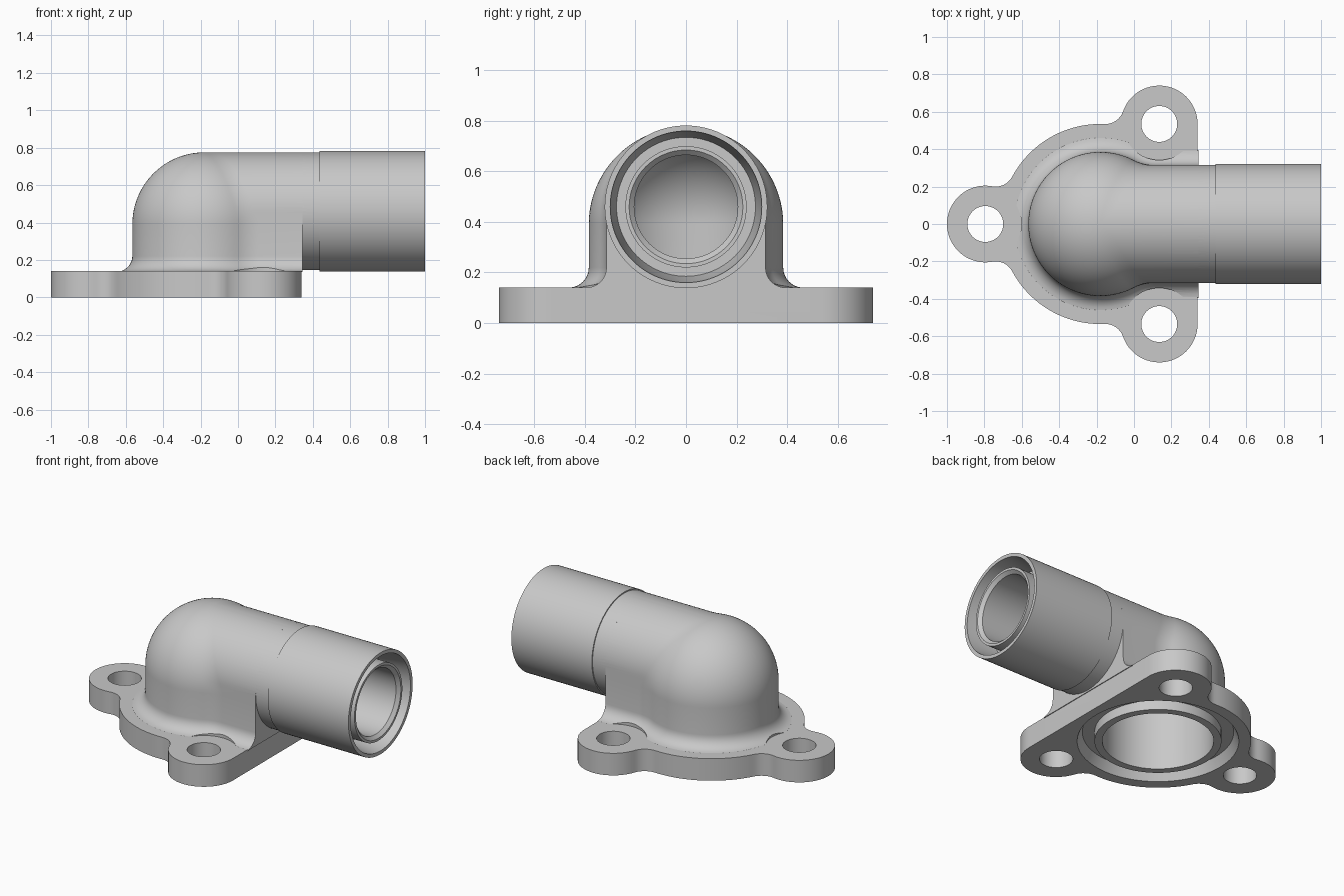
import bpy, bmesh
from math import sin, cos, pi, sqrt, atan2, radians
from mathutils import Vector, Matrix

if "Cube" in bpy.data.objects:
    bpy.data.objects.remove(bpy.data.objects["Cube"])

gray = bpy.data.materials.new("light gray")
gray.diffuse_color = (0.58, 0.58, 0.58, 1)
gray.use_nodes = True
gray.node_tree.nodes["Principled BSDF"].inputs["Base Color"].default_value = gray.diffuse_color

AXIS_X = -0.18          # vertical bore axis
TUBE_Z = 0.46           # horizontal bore axis
TOP = 0.14              # flange thickness
FACE_X = 0.345          # flat side under the tube


def loft(name, rings):
    """Solid through a list of equally sized point rings."""
    bm = bmesh.new()
    vs = [[bm.verts.new(p) for p in ring] for ring in rings]
    n = len(vs[0])
    for a, b in zip(vs, vs[1:]):
        for i in range(n):
            bm.faces.new((a[i], a[(i + 1) % n], b[(i + 1) % n], b[i]))
    bm.faces.new(vs[0])
    bm.faces.new(vs[-1])
    bmesh.ops.recalc_face_normals(bm, faces=bm.faces)
    me = bpy.data.meshes.new(name)
    bm.to_mesh(me)
    bm.free()
    ob = bpy.data.objects.new(name, me)
    me.materials.append(gray)
    bpy.context.collection.objects.link(ob)
    return ob


def turned(name, profile, matrix, n=96, closed=False):
    """Solid of revolution about local z from (radius, height) points."""
    bm = bmesh.new()
    rings = [[bm.verts.new(matrix @ Vector((r * cos(2 * pi * i / n), r * sin(2 * pi * i / n), z)))
              for i in range(n)] for r, z in profile]
    pairs = list(zip(rings, rings[1:]))
    if closed:
        pairs.append((rings[-1], rings[0]))
    for a, b in pairs:
        for i in range(n):
            bm.faces.new((a[i], a[(i + 1) % n], b[(i + 1) % n], b[i]))
    if not closed:
        bm.faces.new(rings[0])
        bm.faces.new(rings[-1])
    bmesh.ops.recalc_face_normals(bm, faces=bm.faces)
    me = bpy.data.meshes.new(name)
    bm.to_mesh(me)
    bm.free()
    ob = bpy.data.objects.new(name, me)
    me.materials.append(gray)
    bpy.context.collection.objects.link(ob)
    return ob


def combine(target, other, operation):
    mod = target.modifiers.new("combine", 'BOOLEAN')
    mod.operation = operation
    mod.solver = 'EXACT'
    mod.object = other
    bpy.context.view_layer.objects.active = target
    bpy.ops.object.modifier_apply(modifier=mod.name)
    bpy.data.objects.remove(other)


def arc(c, r, a0, a1, n):
    """Shorter arc from angle a0 to a1."""
    d = (a1 - a0 + pi) % (2 * pi) - pi
    return [Vector((c[0] + r * cos(a0 + d * i / n), c[1] + r * sin(a0 + d * i / n)))
            for i in range(n + 1)]


def ang(a, b):
    return atan2(b[1] - a[1], b[0] - a[0])


def fillet_center(c0, r0, c1, r1, f, side):
    """Centre of a fillet circle touching two circles from outside."""
    v = c1 - c0
    d = v.length
    a = (d * d + (r0 + f) ** 2 - (r1 + f) ** 2) / (2 * d)
    h = sqrt((r0 + f) ** 2 - a * a)
    u = v / d
    return c0 + u * a + Vector((-u.y, u.x)) * h * side


def mirrored(half):
    return half + [Vector((p.x, -p.y)) for p in reversed(half)]


# Flange: disc with three lugs joined by fillets, straight on the tube side
disc, lug_a, lug_b = Vector((AXIS_X, 0)), Vector((-0.795, 0)), Vector((0.135, 0.535))
R, L, F = 0.535, 0.205, 0.1
f1 = fillet_center(disc, R, lug_a, L, F, -1)
f2 = fillet_center(disc, R, lug_b, L, F, 1)
half = arc(lug_a, L, pi - 0.02, ang(lug_a, f1), 20)
half += arc(f1, F, ang(f1, lug_a), ang(f1, disc), 8)[1:]
half += arc(disc, R, ang(disc, f1), ang(disc, f2), 24)[1:]
half += arc(f2, F, ang(f2, disc), ang(f2, lug_b), 8)[1:]
half += arc(lug_b, L, ang(lug_b, f2), 0, 28)[1:]
outline = mirrored(half)
flange = loft("flange", [[(p.x, p.y, z) for p in outline] for z in (0, TOP)])


# Elbow body: domed cylinder blending into the tube and its web
def body_ring(z, off=0.0):
    r = sqrt(0.385 ** 2 - max(z - 0.39, 0) ** 2) + off
    w = sqrt(0.315 ** 2 - max(z - TUBE_Z, 0) ** 2) + off
    f = 0.25 - off
    c = Vector((AXIS_X + sqrt(max((r + f) ** 2 - (w + f) ** 2, 0)), w + f))
    h = arc(disc, r, pi - 0.02, ang(disc, c), 36)
    h += arc(c, f, ang(c, disc), -pi / 2, 12)[1:]
    h.append(Vector((FACE_X, w)))
    return [(p.x, p.y, z) for p in mirrored(h)]


FILLET = 0.08
rings = [body_ring(TOP - 0.005, FILLET)]
for i in range(9):
    t = radians(4 + 86 * i / 8)
    rings.append(body_ring(TOP + FILLET * (1 - cos(t)), FILLET * (1 - sin(t))))
rings += [body_ring(0.39 + 0.385 * sin(radians(87.5 * i / 32))) for i in range(33)]
body = loft("elbow_housing", rings)

# Seats around the bolt holes, cut into the base fillet
lugs = [lug_a, lug_b, Vector((lug_b.x, -lug_b.y))]
for p in lugs:
    seat = turned("seat_cutter", [(0.193, TOP - 0.02), (0.193, 0.4)],
                  Matrix.Translation((p.x, p.y, 0)), 64)
    combine(body, seat, 'DIFFERENCE')

# Outlet tube with a slightly wider sleeve
along_x = Matrix.Translation((0, 0, TUBE_Z)) @ Matrix.Rotation(pi / 2, 4, 'Y')
tube = turned("outlet_tube", [(0.315, FACE_X - 0.005), (0.315, 0.435), (0.322, 0.435),
                              (0.322, 1.0)], along_x)
combine(body, flange, 'UNION')
combine(body, tube, 'UNION')

# Bolt holes
for p in lugs:
    hole = turned("hole_cutter", [(0.096, -0.1), (0.096, 0.25)],
                  Matrix.Translation((p.x, p.y, 0)), 48)
    combine(body, hole, 'DIFFERENCE')

# Vertical bore with domed end
upright = Matrix.Translation((AXIS_X, 0, 0))
dome = [(0.32 * cos(radians(88 * i / 20)), 0.39 + 0.32 * sin(radians(88 * i / 20)))
        for i in range(21)]
combine(body, turned("inlet_cutter", [(0.32, -0.1)] + dome, upright), 'DIFFERENCE')

# Seal groove under the flange
combine(body, turned("seal_cutter", [(0.365, -0.1), (0.365, 0.06), (0.435, 0.06),
                                     (0.465, 0.0), (0.465, -0.1)], upright, closed=True),
        'DIFFERENCE')

# Horizontal bore, chamfered at the mouth
combine(body, turned("outlet_cutter", [(0.205, -0.15), (0.205, 0.965), (0.225, 0.985),
                                       (0.225, 1.1)], along_x), 'DIFFERENCE')

# Tapered ring groove at the tube end
combine(body, turned("ring_cutter", [(0.24, 0.82), (0.275, 0.82), (0.30, 0.995), (0.30, 1.1),
                                     (0.21, 1.1), (0.21, 0.985), (0.24, 0.985)],
                     along_x, closed=True), 'DIFFERENCE')

# Smooth shading with sharp edges kept
bpy.ops.object.select_all(action='DESELECT')
body.select_set(True)
bpy.context.view_layer.objects.active = body
bpy.ops.object.shade_smooth_by_angle(angle=radians(30))
